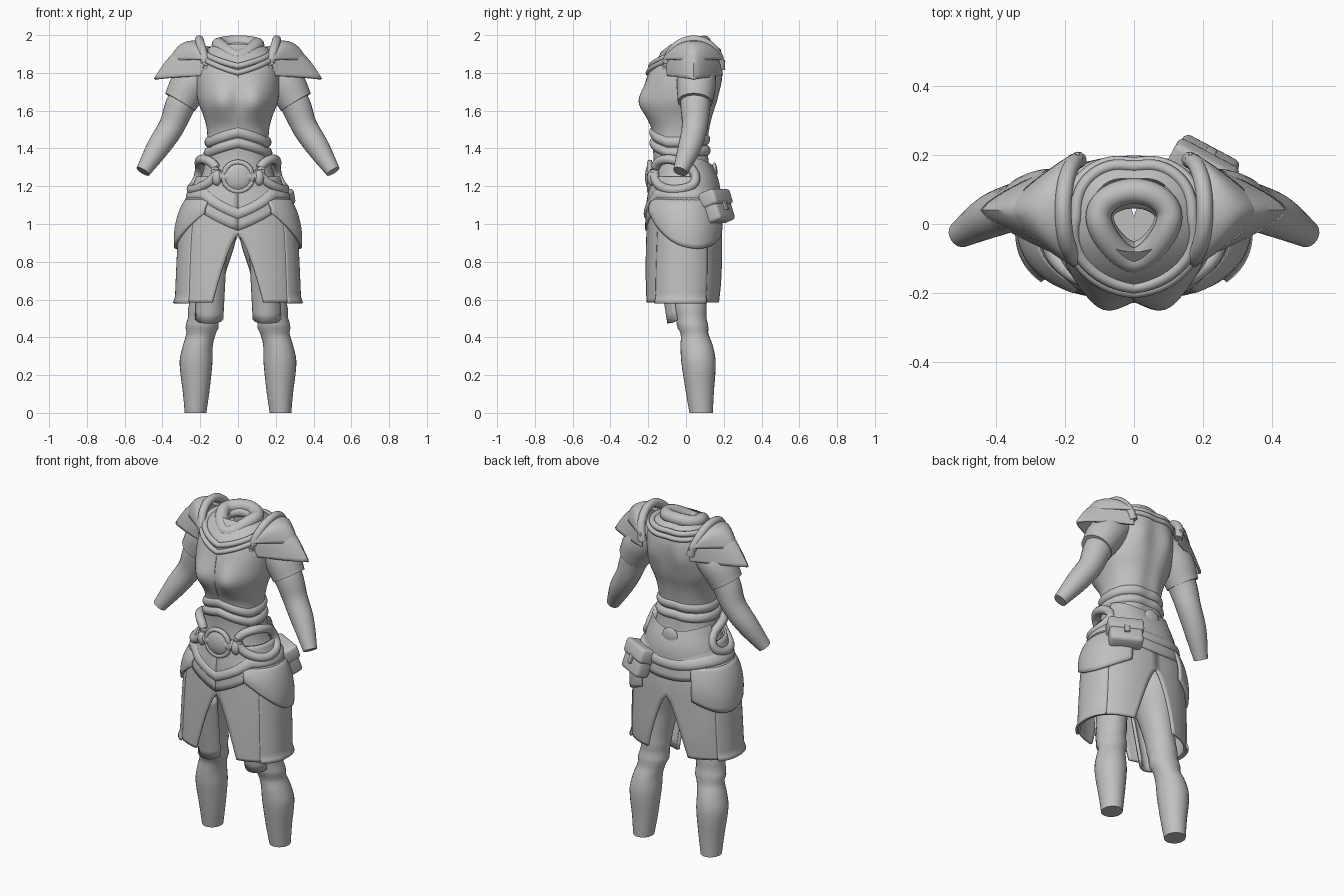
import bpy, bmesh, math
from math import sin, cos, pi, exp
from mathutils import Vector, Matrix

if "Cube" in bpy.data.objects:
    bpy.data.objects.remove(bpy.data.objects["Cube"])

grey = bpy.data.materials.new("grey")
grey.diffuse_color = (0.53, 0.53, 0.53, 1)
grey.use_nodes = True
grey.node_tree.nodes["Principled BSDF"].inputs["Base Color"].default_value = grey.diffuse_color


def finish(name, bm, mirror=False, thick=0.0, angle=50):
    bmesh.ops.recalc_face_normals(bm, faces=bm.faces)
    me = bpy.data.meshes.new(name)
    bm.to_mesh(me)
    bm.free()
    me.materials.append(grey)
    ob = bpy.data.objects.new(name, me)
    bpy.context.collection.objects.link(ob)
    bpy.ops.object.select_all(action='DESELECT')
    ob.select_set(True)
    bpy.context.view_layer.objects.active = ob
    bpy.ops.object.shade_smooth_by_angle(angle=math.radians(angle))
    if thick:
        m = ob.modifiers.new("thickness", 'SOLIDIFY')
        m.thickness, m.offset = thick, 0
    if mirror:
        ob.modifiers.new("mirror", 'MIRROR')
    return ob


def surface(name, f, nu, nv, closed=False, caps=False, **kw):
    """Grid of f(u, v), u and v in 0..1; closed joins the u direction."""
    bm = bmesh.new()
    cols = nu if closed else nu + 1
    g = [[bm.verts.new(f(i / nu, j / nv)) for i in range(cols)] for j in range(nv + 1)]
    for j in range(nv):
        for i in range(nu):
            k = (i + 1) % cols
            bm.faces.new((g[j][i], g[j][k], g[j + 1][k], g[j + 1][i]))
    if caps:
        bm.faces.new(g[0])
        bm.faces.new(g[-1])
    return finish(name, bm, **kw)


def lookup(rows, t):
    """Smooth interpolation of table rows keyed on their first column."""
    n = len(rows)
    t = min(max(t, rows[0][0]), rows[-1][0])
    i = max(k for k in range(n - 1) if rows[k][0] <= t)
    a, b = rows[i], rows[i + 1]
    h = b[0] - a[0]
    s = (t - a[0]) / h
    p, q = rows[max(i - 1, 0)], rows[min(i + 2, n - 1)]
    out = []
    for c in range(1, len(a)):
        ma = (b[c] - p[c]) / (b[0] - p[0]) * h
        mb = (q[c] - a[c]) / (q[0] - a[0]) * h
        out.append((2*s**3 - 3*s*s + 1)*a[c] + (s**3 - 2*s*s + s)*ma
                   + (3*s*s - 2*s**3)*b[c] + (s**3 - s*s)*mb)
    return out


def sweep(name, path, n, rad, closed=False, sides=12, **kw):
    """Round tube along path(t); rad is a number or a function of t."""
    r = rad if callable(rad) else (lambda t: rad)

    def f(u, v):
        p = Vector(path(v))
        lo, hi = (v - .004, v + .004) if closed else (max(v - .004, 0), min(v + .004, 1))
        d = (Vector(path(hi)) - Vector(path(lo))).normalized()
        ref = Vector((0, 0, 1)) if abs(d.z) < .95 else Vector((0, 1, 0))
        a = d.cross(ref).normalized()
        b = d.cross(a)
        return p + (a * cos(2*pi*u) + b * sin(2*pi*u)) * r(v)
    return surface(name, f, sides, n, closed=True, caps=not closed, **kw)


# body sections: z, half width, front y, back y
TORSO = [(1.0, .27, -.18, .17), (1.15, .25, -.175, .16), (1.25, .195, -.175, .14),
         (1.35, .17, -.172, .125), (1.43, .163, -.178, .12), (1.5, .165, -.182, .13),
         (1.57, .182, -.2, .145), (1.65, .212, -.212, .17), (1.75, .22, -.21, .188),
         (1.83, .215, -.185, .195), (1.88, .205, -.15, .188), (1.92, .172, -.11, .172), (1.95, .125, -.08, .14)]
SKIRT = [(.57, .325, -.213, .178), (.7, .32, -.212, .185), (.9, .31, -.205, .185),
         (1.0, .3, -.2, .183), (1.1, .278, -.195, .175), (1.2, .225, -.18, .16), (1.3, .19, -.172, .135)]


def shape(table, th, z, off=0.0, e=.9):
    """Point on the body; th = 0 is the front, pi/2 the +x side."""
    rx, yf, yb = lookup(table, z)
    yc = (yf + yb) / 2
    s, c = sin(th), cos(th)
    x = (rx + off) * math.copysign(abs(s)**e, s)
    y = yc - ((yb - yf) / 2 + off) * math.copysign(abs(c)**e, c)
    if table is TORSO and c > 0:
        y -= .05 * exp(-((abs(x) - .09) / .08)**2 - ((z - 1.645) / .085)**2)
    if table is TORSO and c < 0 and z > 1.2:
        y -= .01 * exp(-(x / .045)**2)
        y += .012 * exp(-((abs(x) - .1) / .05)**2 - ((z - 1.76) / .07)**2)
    return x, y, z


def patch(name, table, t0, t1, low, high, off, nu=32, nv=6, e=.9, **kw):
    """Plate hugging the body between two height curves."""
    def f(u, v):
        th = t0 + (t1 - t0) * u
        z = low(th) + (high(th) - low(th)) * v
        return shape(table, th, z, off(v) if callable(off) else off, e)
    return surface(name, f, nu, nv, **kw)


def bulge(a, b):
    return lambda v: a + b * max(sin(pi * v), 0)**.6


def tri(t, w=.75):
    """1 at the front, falling to 0 at angle w."""
    return max(0, 1 - min(t % (2*pi), 2*pi - t % (2*pi)) / w)


# torso
surface("torso", lambda u, v: shape(TORSO, 2*pi*u, 1.0 + .95*v), 64, 48, closed=True)

# corset ribs rising to a point at the front
for k, zc in enumerate((1.35, 1.405)):
    lo = lambda t, z=zc: z + .05 * tri(t, 1.1) + .012 * max(0, -cos(t))
    patch("corset_rib", TORSO, 0, 2*pi, lo, lambda t, f=lo: f(t) + .058,
          bulge(-.004, .02 - .002*k), 64, 8)


# neck: thick collar and the teardrop trims around it
def teardrop(wx, front, back, zf, zs, zb):
    def f(t):
        a = 2 * pi * t
        c = cos(a)
        x = wx * sin(a) * (1 - .22 * max(c, 0)**2)
        y = front * c**1.25 if c > 0 else back * -c
        z = zs + ((zf - zs) if c > 0 else (zb - zs)) * c**2
        return x, y + .02 * (1 - abs(c)), z
    return f


def trim(zf, zs, zb):
    """Neckline on the chest surface, pointed at the front."""
    def f(t):
        th = 2 * pi * t
        c = cos(th)
        z = zs - (zs - zf) * tri(th, 1.5)**1.1 if c > 0 else zs + (zb - zs) * c * c
        return shape(TORSO, th, z, .002)
    return f


sweep("collar", teardrop(.103, -.105, .095, 1.885, 1.95, 1.962), 48, .037, closed=True)
sweep("inner_neck", teardrop(.09, -.08, .075, 1.85, 1.92, 1.935), 40, .03, closed=True)
sweep("collar_trim", trim(1.80, 1.905, 1.885), 64, .015, closed=True, sides=8)
sweep("yoke_trim", trim(1.835, 1.925, 1.915), 64, .017, closed=True, sides=8)
sweep("chest_seam", lambda t: (0, shape(TORSO, 0, 1.79 - .26*t)[1] + .001, 1.79 - .26*t), 16, .004, sides=6)

# arms and sleeves
ARM = [(0, .2, .06, 1.78, .085), (.3, .3, .05, 1.64, .08), (.5, .35, .047, 1.52, .069),
       (.72, .42, .02, 1.41, .062), (1, .503, -.03, 1.278, .039)]
SLEEVE = [(0, .13, .055, 1.85, .085), (.5, .24, .055, 1.755, .105), (1, .307, .048, 1.645, .092)]
for nm, rows in (("arm", ARM), ("sleeve", SLEEVE)):
    sweep(nm, lambda t, r=rows: lookup(r, t)[:3], 20, lambda t, r=rows: lookup(r, t)[3],
          sides=24, mirror=True)


# shoulder guards: two overlapping pointed plates and a rolled inner edge
def ridge(v, lift=0.0):
    a = (v - .5) * pi
    return Vector((.16 + .045 * cos(a), .04 + .145 * sin(a), 1.82 + (.145 + lift) * cos(a)))


def guard(xr, yr, ze, start, lift=0.0):
    def f(u, v):
        a = (v - .5) * pi
        edge = Vector((.16 + xr * (1 - abs(sin(a))**1.3), .04 + yr * sin(a), ze + .02 * abs(sin(a))))
        t = start + (1 - start) * u
        p = ridge(v).lerp(edge, t)
        p += Vector((.3, 0, .7)) * .05 * sin(pi * t) * cos(a)
        return p + Vector((.5 * cos(a), .4 * sin(a), .6 * cos(a))) * lift * t
    return f


surface("upper_shoulder_plate", guard(.19, .155, 1.845, 0, .026), 10, 28, thick=.012, mirror=True)
surface("lower_shoulder_plate", guard(.28, .15, 1.766, .35), 10, 28, thick=.012, mirror=True)
sweep("shoulder_roll", lambda t: ridge(t, .01), 28, .024, sides=10, mirror=True)

# legs with gathered boot cuffs
LEG = [(0, .225, .08, .057, .062), (.1, .222, .074, .069, .073), (.27, .222, .066, .087, .091),
       (.36, .212, .056, .079, .085), (.42, .195, .045, .078, .073), (.455, .19, .036, .088, .083),
       (.51, .185, .027, .079, .08), (.54, .182, .024, .084, .086), (.6, .175, .018, .08, .088),
       (.75, .157, 0, .095, .105), (.88, .14, -.01, .12, .135), (1.0, .13, -.01, .134, .14)]


def leg(u, v):
    x, y, rx, ry = lookup(LEG, v)
    return max(0, x + rx * cos(2*pi*u)), y + ry * sin(2*pi*u), v


surface("leg", leg, 28, 40, closed=True, caps=True, mirror=True)


# hanging cloth in front of each knee
def flap(u, v):
    s = 2 * u - 1
    z = .475 + .02 * s**4 * (1 - v) + .4 * v
    return .153 - .02 * v + .068 * s, -.09 - .065 * v + .045 * s * s, z


surface("knee_flap", flap, 12, 8, thick=.018, mirror=True)


# split skirt, open at front and back with a rounded top to each slit
def skirt(u, v):
    z = .585 + .565 * v
    g0, g1 = (.36 * max(0, (top - z) / (top - .585))**.8 for top in (.94, .925))
    return shape(SKIRT, g0 + (pi - g1 - g0) * u, z, 0, .85)


surface("skirt", skirt, 40, 32, thick=.014, mirror=True)
patch("skirt_side_panel", SKIRT, .85, 2.15, lambda t: .58, lambda t: 1.0,
      lambda v: .004 + .01 * max(0, 1 - 12 * v), 24, 24, e=.85, thick=.012, mirror=True)

# hip wrap with pointed hems and rolled band
hem = lambda t: 1.075 - .11 * tri(t) - .04 * max(0, -cos(t))**4
patch("hip_wrap", SKIRT, 0, 2*pi, hem, lambda t: 1.25, .01, 64, 8, thick=.012)
patch("hip_band", SKIRT, 0, 2*pi, lambda t: hem(t) + .055, lambda t: hem(t) + .125,
      bulge(.006, .02), 64, 8)
patch("hip_plate", SKIRT, .55, 2.65, lambda t: 1.0 + .07*cos(t) - .12*sin((t - .55)/2.1*pi),
      lambda t: 1.13, lambda v: .008 + .018*sin(pi*min(1, .25 + v*.75)), 32, 10, thick=.014, mirror=True)


# belt: side loops, back plate, buckle
def loop(t):
    a = 2 * pi * t
    z = 1.262 + .08 * sin(a) - .012 * cos(a)
    return shape(SKIRT, 1.22 + .68 * cos(a), z, .015)


sweep("belt_loop", loop, 40, .025, closed=True, mirror=True)
patch("back_plate", SKIRT, 1.85, 2*pi - 1.85, lambda t: 1.17 - .05*max(0, -cos(t))**6,
      lambda t: 1.35 - .04*max(0, -cos(t))**3, bulge(.006, .014), 32, 8)
sweep("belt_strap", lambda t: shape(SKIRT, -.62 + 1.24*t, 1.25, .008), 20, .03)


def blob(name, loc, size, mirror=False):
    bm = bmesh.new()
    bmesh.ops.create_uvsphere(bm, u_segments=24, v_segments=14, radius=1)
    m = Matrix.Translation(loc) @ Matrix.Diagonal((*size, 1))
    bmesh.ops.transform(bm, matrix=m, verts=bm.verts)
    return finish(name, bm, mirror=mirror)


blob("buckle", (0, -.185, 1.25), (.078, .032, .078))
sweep("buckle_rim", lambda t: (.077*cos(2*pi*t), -.192, 1.25 + .077*sin(2*pi*t)), 32, .014, closed=True, sides=8)
blob("buckle_knot", (.112, -.18, 1.245), (.026, .026, .042), mirror=True)
blob("back_boss", (0, .15, 1.275), (.05, .016, .05))


# pouch hanging behind the right hip
def box(name, loc, size, bevel):
    bm = bmesh.new()
    bmesh.ops.create_cube(bm, size=1)
    bmesh.ops.scale(bm, vec=size, verts=bm.verts)
    bmesh.ops.bevel(bm, geom=bm.edges[:], offset=bevel, segments=3, affect='EDGES', profile=.5)
    m = (Matrix.Translation((.2, .165, 1.095)) @ Matrix.Rotation(math.radians(-28), 4, 'Z')
         @ Matrix.Rotation(math.radians(20), 4, 'X') @ Matrix.Translation(loc))
    bmesh.ops.transform(bm, matrix=m, verts=bm.verts)
    return finish(name, bm)


box("pouch", (0, 0, -.01), (.185, .085, .155), .02)
box("pouch_flap", (0, .004, .04), (.2, .1, .085), .018)
box("pouch_clasp", (0, .048, -.012), (.03, .014, .05), .004)
